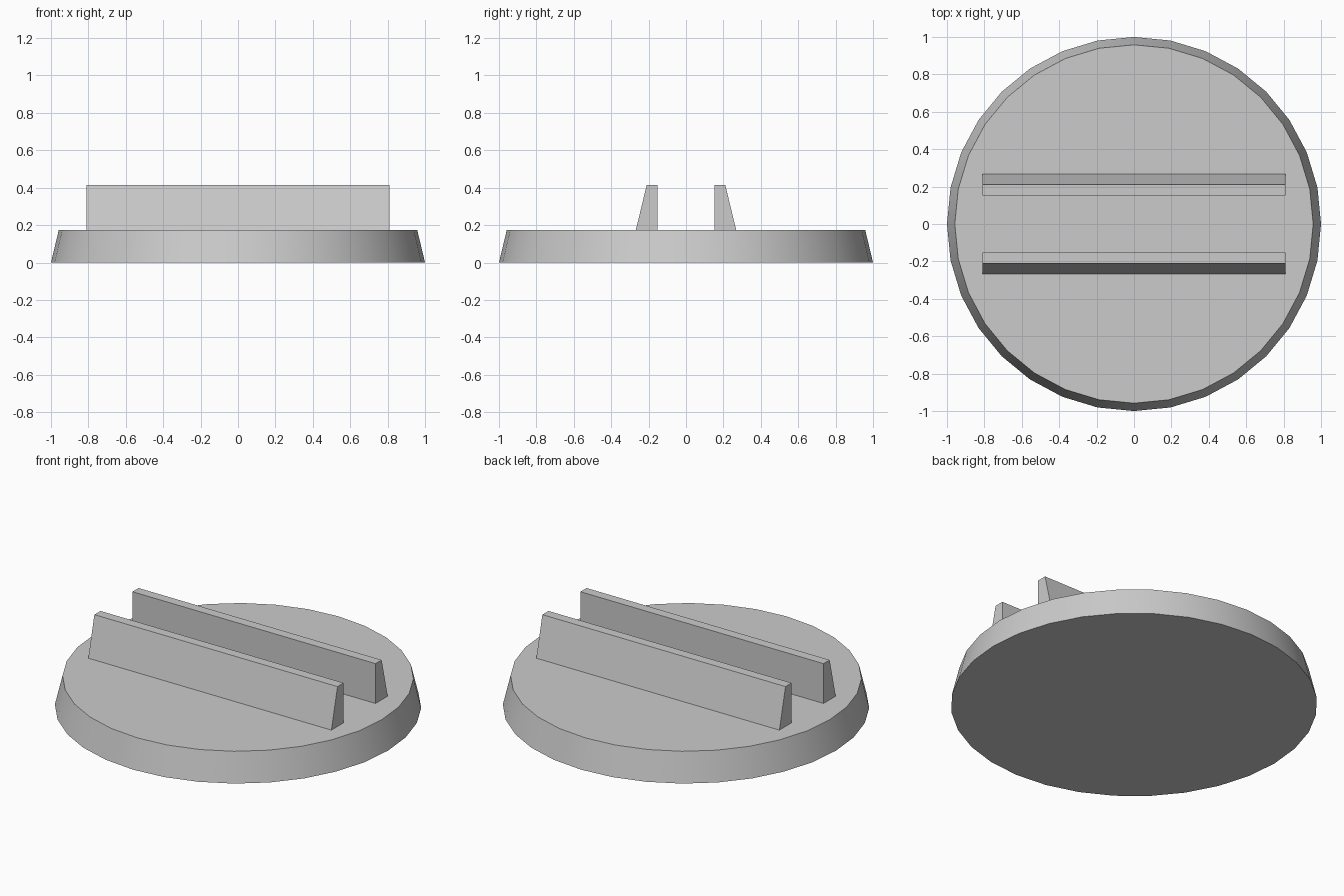
import bpy, bmesh

if "Cube" in bpy.data.objects:
    bpy.data.objects.remove(bpy.data.objects["Cube"])

BASE_H = 0.175
TOP_H = 0.415
RAIL_X = 0.81


def add_object(name, bm):
    bmesh.ops.recalc_face_normals(bm, faces=bm.faces)
    mesh = bpy.data.meshes.new(name)
    bm.to_mesh(mesh)
    bm.free()
    obj = bpy.data.objects.new(name, mesh)
    bpy.context.collection.objects.link(obj)
    return obj


# Round tapered base with smooth rim
bpy.ops.mesh.primitive_cone_add(vertices=32, radius1=1.0, radius2=0.958,
                                depth=BASE_H, location=(0, 0, BASE_H / 2))
base = bpy.context.object
base.name = "round_base"
bpy.ops.object.shade_smooth_by_angle()


# Card-holding rails: upright inner face, sloped outer face
def rail(name, side):
    profile = [(0.152, BASE_H), (0.268, BASE_H), (0.21, TOP_H), (0.152, TOP_H)]
    bm = bmesh.new()
    face = bm.faces.new([bm.verts.new((-RAIL_X, side * y, z)) for y, z in profile])
    ext = bmesh.ops.extrude_face_region(bm, geom=[face], use_keep_orig=True)
    verts = [v for v in ext["geom"] if isinstance(v, bmesh.types.BMVert)]
    bmesh.ops.translate(bm, verts=verts, vec=(2 * RAIL_X, 0, 0))
    return add_object(name, bm)


rail("front_rail", -1)
rail("back_rail", 1)
